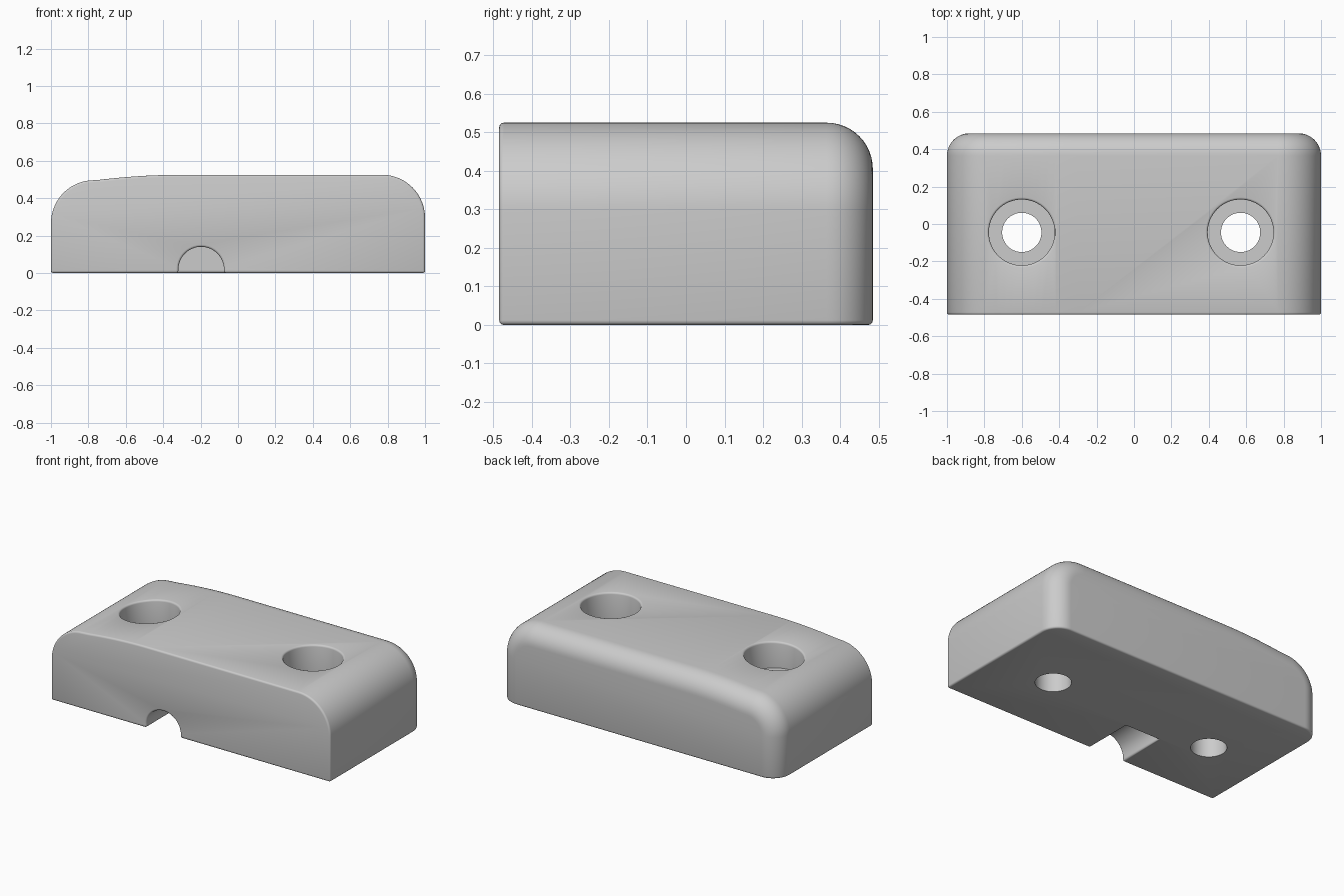
import bpy, bmesh
from math import sin, cos, pi, radians, hypot
from mathutils import Vector

cube = bpy.data.objects.get("Cube")
if cube:
    bpy.data.objects.remove(cube, do_unlink=True)

HALF_Y = 0.485
BACK_R = 0.12
EDGE_R = 0.012
HOLE_Y = -0.045
HOLES = (-0.6, 0.57)

grey = bpy.data.materials.new("plain grey")
grey.use_nodes = True
colour = (0.6, 0.6, 0.6, 1)
grey.diffuse_color = colour
grey.node_tree.nodes["Principled BSDF"].inputs["Base Color"].default_value = colour


def make_object(name, bm):
    bmesh.ops.recalc_face_normals(bm, faces=bm.faces[:])
    mesh = bpy.data.meshes.new(name)
    bm.to_mesh(mesh)
    bm.free()
    obj = bpy.data.objects.new(name, mesh)
    bpy.context.collection.objects.link(obj)
    mesh.materials.append(grey)
    return obj


def loft(name, rings):
    """Closed solid through a list of equally long rings."""
    bm = bmesh.new()
    loops = [[bm.verts.new(p) for p in ring] for ring in rings]
    for a, b in zip(loops, loops[1:]):
        for i in range(len(a)):
            j = (i + 1) % len(a)
            bm.faces.new((a[i], a[j], b[j], b[i]))
    bm.faces.new(loops[0])
    bm.faces.new(loops[-1])
    return make_object(name, bm)


def arc(cx, cz, r, start, end, steps):
    """Points with outward normals on a circular arc, in degrees."""
    out = []
    for i in range(steps + 1):
        a = radians(start + (end - start) * i / steps)
        n = Vector((cos(a), sin(a)))
        out.append((Vector((cx, cz)) + n * r, n))
    return out


# Outline: round left shoulder, shallow crown, flat top, round right shoulder
R_LEFT, R_RIGHT, R_CROWN, TILT = 0.23, 0.23, 3.6, 7.5
crown_x = -0.30
start_x = crown_x - R_CROWN * sin(radians(TILT))
start_z = 0.525 - R_CROWN * (1 - cos(radians(TILT)))
left_cx = -1 + R_LEFT
left_cz = start_z - R_LEFT * cos(radians(TILT))
outline = [(Vector((-1, 0)), Vector((-1, 0)))]
outline += arc(left_cx, left_cz, R_LEFT, 180, 90 + TILT, 20)
outline += arc(crown_x, 0.525 - R_CROWN, R_CROWN, 90 + TILT, 90, 12)[1:]
outline += arc(1 - R_RIGHT, 0.525 - R_RIGHT, R_RIGHT, 90, 0, 20)
outline.append((Vector((1, 0)), Vector((1, 0))))


def outline_ring(y, inset):
    return [(p.x - n.x * inset, y, p.y - n.y * inset) for p, n in outline]


# Body with the large rounding on its back edge
rings = [outline_ring(-HALF_Y, 0)]
for i in range(13):
    a = i / 12 * pi / 2
    rings.append(outline_ring(HALF_Y - BACK_R + BACK_R * sin(a), BACK_R * (1 - cos(a))))
body = loft("body", rings)


def circle(cx, r, z, steps=64):
    return [(cx + r * cos(2 * pi * i / steps), HOLE_Y + r * sin(2 * pi * i / steps), z)
            for i in range(steps)]


# Cutters: stepped screw holes and the arched cable notch
cutters = []
for x in HOLES:
    cutters.append(loft("screw_hole_cutter", [
        circle(x, 0.105, -0.1), circle(x, 0.105, 0.35),
        circle(x, 0.176, 0.35), circle(x, 0.176, 0.7)]))
arch = [Vector((-0.075, -0.1))]
arch += [p for p, n in arc(-0.197, 0.018, 0.122, 0, 180, 32)]
arch.append(Vector((-0.319, -0.1)))
cutters.append(loft("notch_cutter", [[(p.x, y, p.y) for p in arch] for y in (-0.7, -0.16)]))

for cutter in cutters:
    cutter.hide_render = True
    mod = body.modifiers.new("cut", 'BOOLEAN')
    mod.operation = 'DIFFERENCE'
    mod.solver = 'EXACT'
    mod.object = cutter
bpy.context.view_layer.update()
cut_mesh = bpy.data.meshes.new_from_object(
    body.evaluated_get(bpy.context.evaluated_depsgraph_get()))
body.modifiers.clear()
body.data = cut_mesh
for cutter in cutters:
    bpy.data.objects.remove(cutter, do_unlink=True)

# Small rounding on the outer sharp edges, not on the narrow bores
bm = bmesh.new()
bm.from_mesh(cut_mesh)
bmesh.ops.remove_doubles(bm, verts=bm.verts[:], dist=0.0002)


def is_rounded(edge):
    if len(edge.link_faces) != 2 or edge.calc_face_angle_signed() < 0.9:
        return False
    mid = (edge.verts[0].co + edge.verts[1].co) / 2
    return all(hypot(mid.x - x, mid.y - HOLE_Y) > 0.15 for x in HOLES)


bmesh.ops.bevel(bm, geom=[e for e in bm.edges if is_rounded(e)], offset=EDGE_R,
                offset_type='OFFSET', segments=3, profile=0.5, affect='EDGES',
                clamp_overlap=False)
bm.to_mesh(cut_mesh)
bm.free()

bpy.ops.object.select_all(action='DESELECT')
body.select_set(True)
bpy.context.view_layer.objects.active = body
bpy.ops.object.shade_smooth_by_angle(angle=radians(35))
